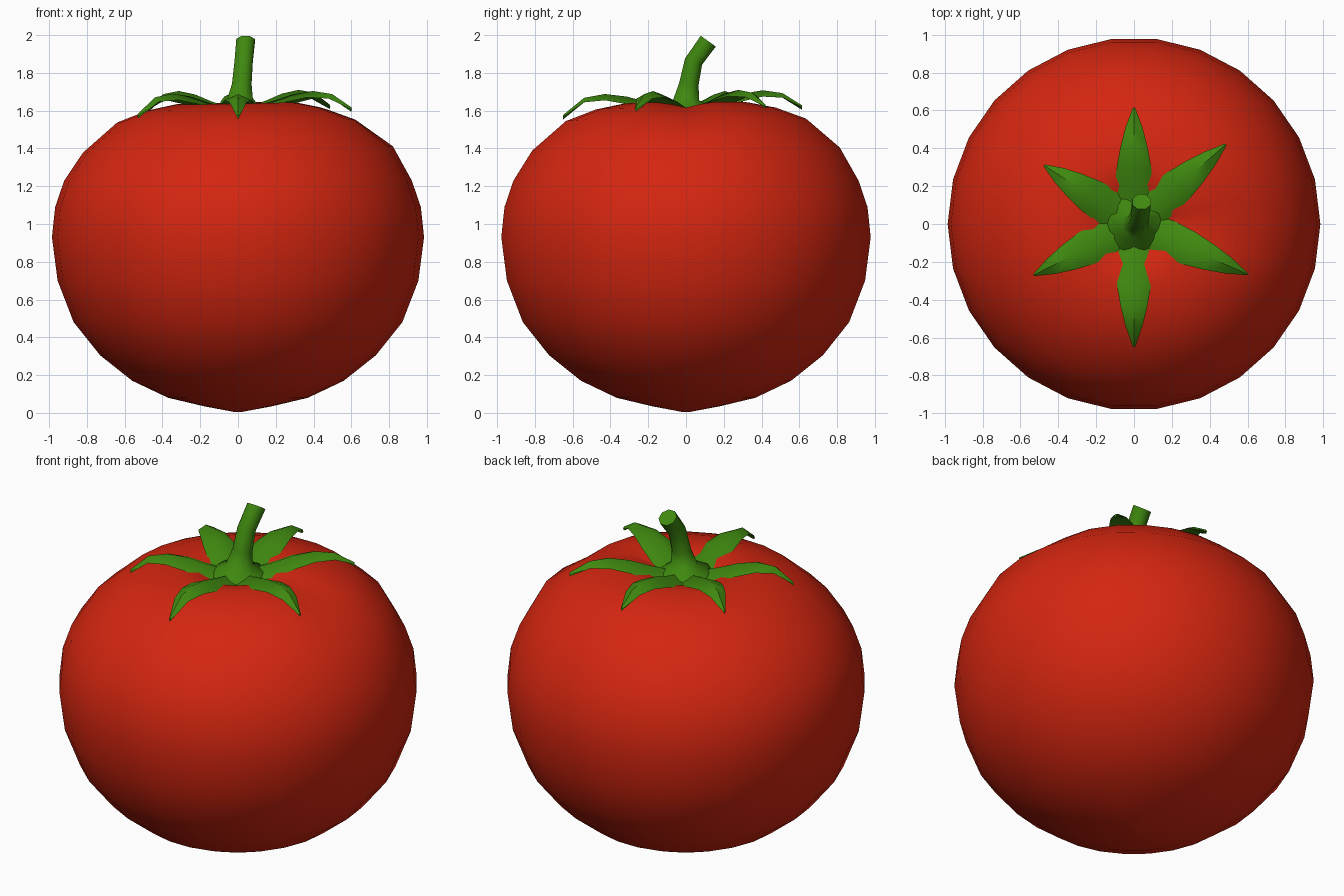
import bpy, math
from mathutils import Vector

if "Cube" in bpy.data.objects:
    bpy.data.objects.remove(bpy.data.objects["Cube"])


def material(name, col):
    m = bpy.data.materials.new(name)
    m.diffuse_color = (*col, 1)
    m.use_nodes = True
    m.node_tree.nodes["Principled BSDF"].inputs["Base Color"].default_value = m.diffuse_color
    return m


RED = material("ripe red", (0.66, 0.019, 0.005))
GREEN = material("leaf green", (0.05, 0.25, 0.005))


def make(name, verts, faces, mat, angle=60):
    me = bpy.data.meshes.new(name)
    me.from_pydata([tuple(v) for v in verts], [], faces)
    me.materials.append(mat)
    ob = bpy.data.objects.new(name, me)
    bpy.context.collection.objects.link(ob)
    bpy.ops.object.select_all(action='DESELECT')
    ob.select_set(True)
    bpy.context.view_layer.objects.active = ob
    bpy.ops.object.mode_set(mode='EDIT')
    bpy.ops.mesh.select_all(action='SELECT')
    bpy.ops.mesh.normals_make_consistent(inside=False)
    bpy.ops.object.mode_set(mode='OBJECT')
    bpy.ops.object.shade_smooth_by_angle(angle=math.radians(angle))
    return ob


def skin(rings, n):
    """Quads joining successive closed rings of n vertices, with capped ends."""
    f = [(i * n + j, i * n + (j + 1) % n, (i + 1) * n + (j + 1) % n, (i + 1) * n + j)
         for i in range(rings - 1) for j in range(n)]
    return f + [tuple(range(n))[::-1], tuple(range((rings - 1) * n, rings * n))]


# Fruit: lathed profile with a slightly tilted, grooved shoulder
profile = [(0.02, 0.005), (0.18, 0.035), (0.37, 0.08), (0.56, 0.17), (0.73, 0.305),
           (0.87, 0.48), (0.955, 0.7), (0.985, 0.93), (0.968, 1.09), (0.92, 1.23),
           (0.82, 1.395), (0.64, 1.55), (0.48, 1.61), (0.33, 1.64), (0.22, 1.625),
           (0.12, 1.575), (0.03, 1.545)]
N = 26
verts = []
for r, z in profile:
    for j in range(N):
        a = 2 * math.pi * j / N
        x, y = r * math.cos(a), r * math.sin(a)
        dz = 0
        if z > 1.3 and r > 0.1:
            d = math.atan2(y, x)
            dz = 0.02 * (x + 0.5 * y) - 0.03 * math.exp(-(d / 0.25) ** 2) * (r < 0.7)
        verts.append((x, y, z + dz))
make("fruit", verts, skin(len(profile), N), RED)

# Stem: bent tube flaring into the calyx
path = [((0, 0, 1.575), 0.17), ((0, 0, 1.62), 0.14), ((0.01, 0.0, 1.655), 0.075),
        ((0.02, 0.015, 1.74), 0.056), ((0.03, 0.04, 1.86), 0.052), ((0.04, 0.118, 1.968), 0.053)]
tilts = [0, 0, 0, -0.1, -0.35, -0.62]
S = 8
verts = []
for (c, r), t in zip(path, tilts):
    for j in range(S):
        a = 2 * math.pi * (j + 0.5) / S
        y = r * math.sin(a)
        verts.append((c[0] + r * math.cos(a), c[1] + y * math.cos(t), c[2] + y * math.sin(t)))
make("stem", verts, skin(len(path), S), GREEN)

# Sepals: arched, pointed leaves; each tip is x, y, z
tips = [(0, 0.615, 1.62), (0.485, 0.42, 1.625), (0.6, -0.265, 1.61),
        (0, -0.65, 1.57), (-0.53, -0.27, 1.575), (-0.475, 0.31, 1.61)]
# fraction of length, half width, height
section = [(0.08, 0.09, 1.605), (0.3, 0.1, 1.64), (0.48, 0.092, 1.675),
           (0.66, 0.072, 1.692), (0.83, 0.045, 1.675), (1.0, 0.006, None)]
for k, t in enumerate(tips):
    out = Vector((t[0], t[1], 0))
    side = Vector((-t[1], t[0], 0)).normalized()
    shift = (t[2] - 1.60) * 0.6
    verts = []
    for f, w, z in section:
        zz = t[2] if z is None else z + shift * f
        mid = out * f
        # diamond-like cross-section: edges droop, thin underside
        for s, h in ((-1, -0.35 * w), (0, 0.008), (1, -0.35 * w), (0, -0.016)):
            verts.append(mid + side * (s * w) + Vector((0, 0, zz + h)))
    make(f"sepal_{k + 1}", verts, skin(len(section), 4), GREEN, 50)
